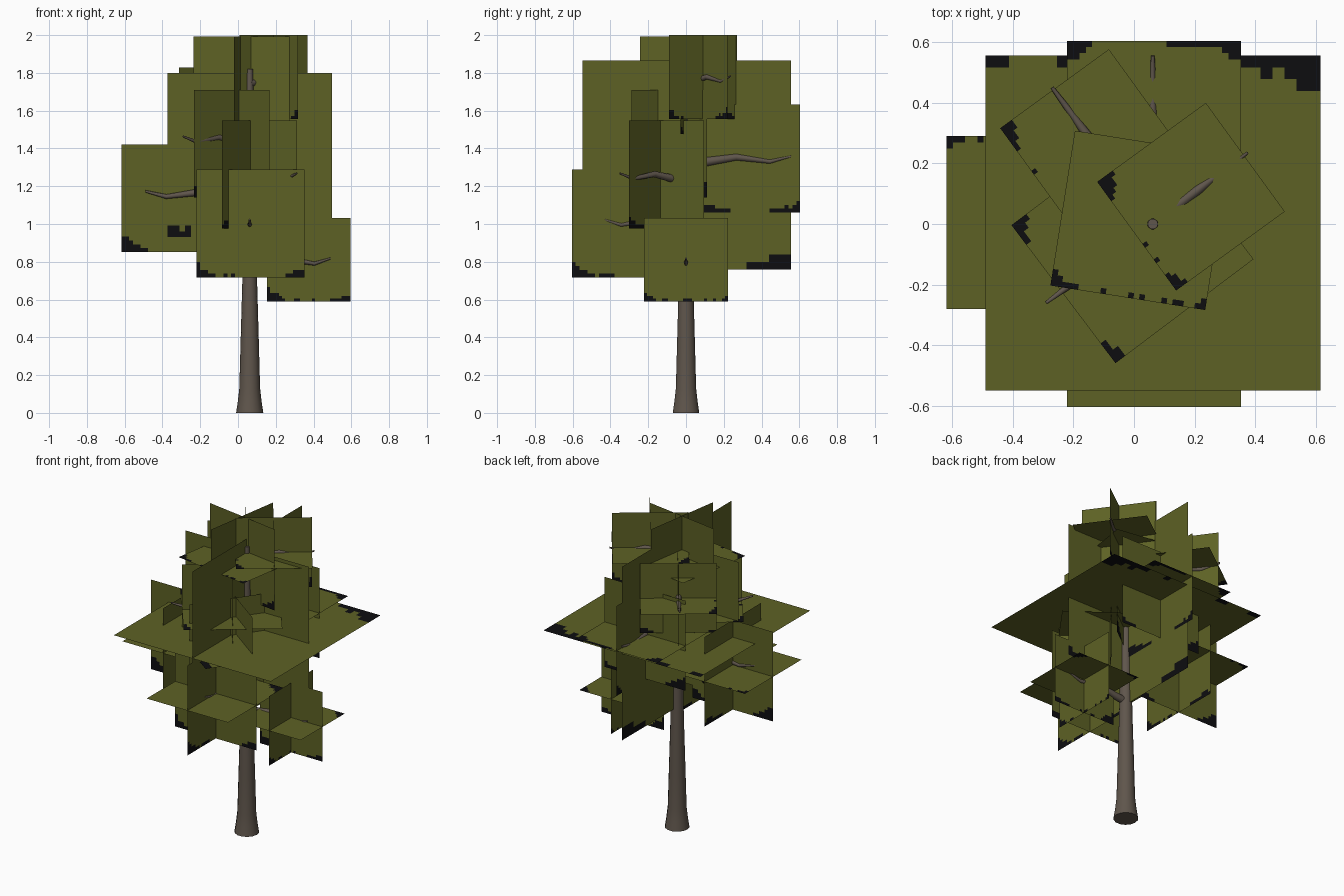
import bpy, bmesh, math, random
from mathutils import Vector, Matrix

if "Cube" in bpy.data.objects:
    bpy.data.objects.remove(bpy.data.objects["Cube"])

random.seed(4)


def material(name, col):
    m = bpy.data.materials.new(name)
    m.diffuse_color = (*col, 1)
    m.use_nodes = True
    m.node_tree.nodes["Principled BSDF"].inputs["Base Color"].default_value = m.diffuse_color
    return m


LEAF = material("olive_leaf", (0.11, 0.12, 0.018))
DARK = material("black_edge", (0.004, 0.004, 0.005))
BARK = material("grey_brown_bark", (0.115, 0.092, 0.072))


def finish(bm, name, mats):
    me = bpy.data.meshes.new(name)
    bm.to_mesh(me)
    bm.free()
    for m in mats:
        me.materials.append(m)
    ob = bpy.data.objects.new(name, me)
    bpy.context.collection.objects.link(ob)
    return ob


def tube(name, pts, radii, sides):
    """Tapered tube through points, closed at both ends."""
    bm = bmesh.new()
    pts = [Vector(p) for p in pts]
    rings = []
    axis = (pts[-1] - pts[0]).normalized()
    q = axis.to_track_quat('Z', 'Y')
    for p, r in zip(pts, radii):
        rings.append([bm.verts.new(p + q @ Vector((r * math.cos(a), r * math.sin(a), 0)))
                      for a in (2 * math.pi * i / sides for i in range(sides))])
    for lo, hi in zip(rings, rings[1:]):
        for i in range(sides):
            j = (i + 1) % sides
            bm.faces.new((lo[i], lo[j], hi[j], hi[i])).smooth = True
    bm.faces.new(rings[0][::-1])
    bm.faces.new(rings[-1])
    return finish(bm, name, [BARK])


# Trunk with flared foot
TX = 0.062
zs = [0, 0.06, 0.13, 0.35, 0.7, 1.0, 1.4, 1.82]
rs = [0.072, 0.063, 0.055, 0.049, 0.039, 0.034, 0.027, 0.017]
tube("trunk", [(TX, 0, z) for z in zs], rs, 14)

# Branches: tip x, tip y, height
tips = [(-0.49, 0, 1.145), (TX, -0.43, 0.995), (0.49, 0, 0.79), (TX, 0.555, 1.33),
        (0.31, -0.35, 1.24), (-0.29, -0.26, 1.435), (-0.27, 0.45, 1.60), (0.375, 0.235, 1.755)]
for k, (x, y, z) in enumerate(tips):
    path = [(TX + (x - TX) * f, y * f, z + dz)
            for f, dz in ((0, -0.01), (0.2, 0.0), (0.48, 0.024), (0.8, 0.0), (1, 0.028))]
    s = min(1.0, math.hypot(x - TX, y) / 0.5)
    tube(f"branch_{k + 1}", path, [r * s for r in (0.028, 0.025, 0.019, 0.012, 0.006)], 8)

# Foliage: squares with ragged black corners along one edge
N = 28


def leaf_plane(name, size, center, frame):
    """frame columns: local x, local y, normal; black edge lies on +y."""
    bm = bmesh.new()
    bmesh.ops.create_grid(bm, x_segments=N, y_segments=N, size=0.5)
    depth, amount = [], random.uniform(0.10, 0.16)
    wob = 0.0
    for i in range(N):
        s = (i + 0.5) / N * 2 - 1
        wob = 0.6 * wob + random.uniform(-0.025, 0.025)
        d = amount * abs(s) ** 3 * (1.1 if s > 0 else 0.8)
        depth.append(d + wob - 0.01)
    for f in bm.faces:
        c = f.calc_center_median()
        i = min(N - 1, int((c.x + 0.5) * N))
        f.material_index = int(0.5 - c.y < depth[i])
    bm.transform(Matrix.Translation(center) @ frame.to_4x4() @ Matrix.Scale(size, 4))
    finish(bm, name, [LEAF, DARK])


def cluster(name, center, size, deg=0, wide=None):
    """Three crossed squares; wide sets a different size for all but the front one."""
    wide = wide or size
    rot = Matrix.Rotation(math.radians(deg), 3, 'Z')
    c = Vector(center)
    leaf_plane(name + "_flat", wide, c, rot)
    down = Vector((0, 0, -1))
    for tag, nrm, sz, dz in (("front", Vector((0, -1, 0)), size, 0.053 if wide != size else 0),
                             ("side", Vector((1, 0, 0)), wide, 0)):
        n = rot @ nrm
        u = down.cross(n)
        fr = Matrix((u, down, n)).transposed()
        leaf_plane(f"{name}_{tag}", sz, c + Vector((0, 0, dz)), fr)


cluster("crown_center", (TX, 0.004, 1.3125), 0.87, 0, 1.105)
cluster("leaves_left", (-0.333, 0.005, 1.137), 0.57)
cluster("leaves_front", (0.066, -0.318, 1.003), 0.573)
cluster("leaves_right", (0.375, 0, 0.81), 0.443)
cluster("leaves_back", (0.066, 0.318, 1.347), 0.573)
cluster("leaves_top_right", (0.188, 0.09, 1.778), 0.443, 126)
cluster("leaves_top", (0.02, 0.012, 1.735), 0.517, 171)
cluster("leaves_back_left", (-0.132, 0.267, 1.608), 0.443, 126)
cluster("leaves_front_left", (-0.005, -0.06, 1.425), 0.57, 127)
cluster("leaves_front_right", (0.082, -0.135, 1.262), 0.57, 144)
